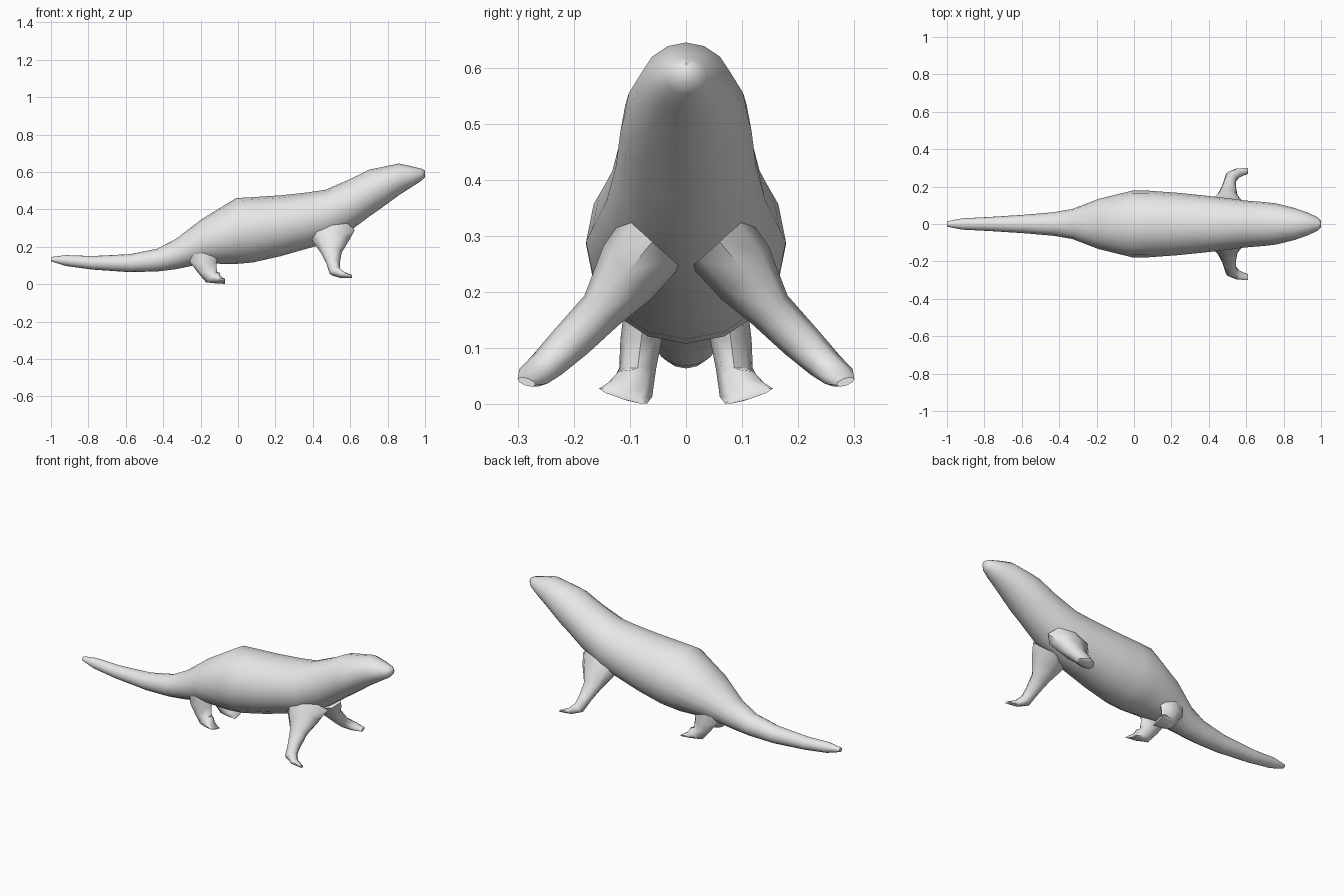
import bpy, bmesh, math
from mathutils import Vector

fur = bpy.data.materials.new("pale grey")
fur.diffuse_color = (0.8, 0.8, 0.8, 1)


def loft(name, rings, sides, mirror=False):
    """Skin a row of elliptical rings, each given as (centre, axis a, axis b)."""
    bm = bmesh.new()
    loops = []
    for c, a, b in rings:
        c, a, b = Vector(c), Vector(a), Vector(b)
        loops.append([bm.verts.new(c + a * math.cos(t) + b * math.sin(t))
                      for t in (2 * math.pi * i / sides for i in range(sides))])
    for p, q in zip(loops, loops[1:]):
        for i in range(sides):
            j = (i + 1) % sides
            bm.faces.new((p[i], p[j], q[j], q[i]))
    bm.faces.new(loops[0])
    bm.faces.new(loops[-1])
    bmesh.ops.recalc_face_normals(bm, faces=bm.faces)
    mesh = bpy.data.meshes.new(name)
    bm.to_mesh(mesh)
    bm.free()
    mesh.materials.append(fur)
    ob = bpy.data.objects.new(name, mesh)
    bpy.context.collection.objects.link(ob)
    bpy.ops.object.select_all(action='DESELECT')
    ob.select_set(True)
    bpy.context.view_layer.objects.active = ob
    bpy.ops.object.shade_smooth_by_angle(angle=math.radians(60))
    if mirror:
        m = ob.modifiers.new("mirror", 'MIRROR')
        m.use_axis = (False, True, False)
        m.use_mirror_merge = False
    return ob


# Body from tail tip to nose: x, top height, bottom height, half width
profile = [
    (-1.00, .145, .122, .014), (-.92, .155, .097, .030), (-.78, .150, .078, .037),
    (-.58, .160, .064, .050), (-.43, .190, .068, .063), (-.33, .243, .080, .080),
    (-.19, .350, .110, .134), (-.01, .460, .108, .178), (.08, .465, .116, .178),
    (.23, .475, .150, .167), (.37, .490, .190, .153), (.47, .505, .218, .142),
    (.60, .562, .285, .125), (.70, .612, .360, .117), (.76, .624, .402, .110),
    (.86, .645, .475, .085), (.93, .630, .520, .060), (.98, .617, .552, .037),
    (1.0, .607, .573, .016),
]
loft("body", [((x, 0, (t + b) / 2), (0, w, 0), (0, 0, (t - b) / 2))
              for x, t, b, w in profile], 16)

# Front legs: splayed outwards, with the paw turned forwards
loft("front_leg", [
    ((.50, .060, .290), (.125, 0, 0), (0, .050, .045)),
    ((.495, .105, .235), (.100, 0, 0), (0, .042, .048)),
    ((.498, .150, .168), (.056, 0, 0), (0, .031, .026)),
    ((.508, .205, .112), (.036, 0, 0), (0, .029, .022)),
    ((.518, .248, .070), (.028, -.014, .014), (0, .026, .017)),
    ((.555, .272, .050), (.010, -.010, .012), (0, .025, .013)),
    ((.610, .284, .040), (0, -.003, .006), (0, .016, .006)),
], 8, mirror=True)

# Hind legs: short and upright, with a broad flat foot
loft("hind_leg", [
    ((-.185, .070, .190), (.085, 0, 0), (0, .038, 0)),
    ((-.185, .080, .115), (.070, 0, 0), (0, .037, 0)),
    ((-.165, .086, .065), (.052, 0, 0), (0, .033, 0)),
    ((-.135, .094, .036), (.036, 0, .026), (0, .036, .006)),
    ((-.110, .102, .024), (.016, 0, .018), (0, .042, .010)),
    ((-.070, .112, .015), (0, 0, .006), (0, .043, .013)),
], 8, mirror=True)
